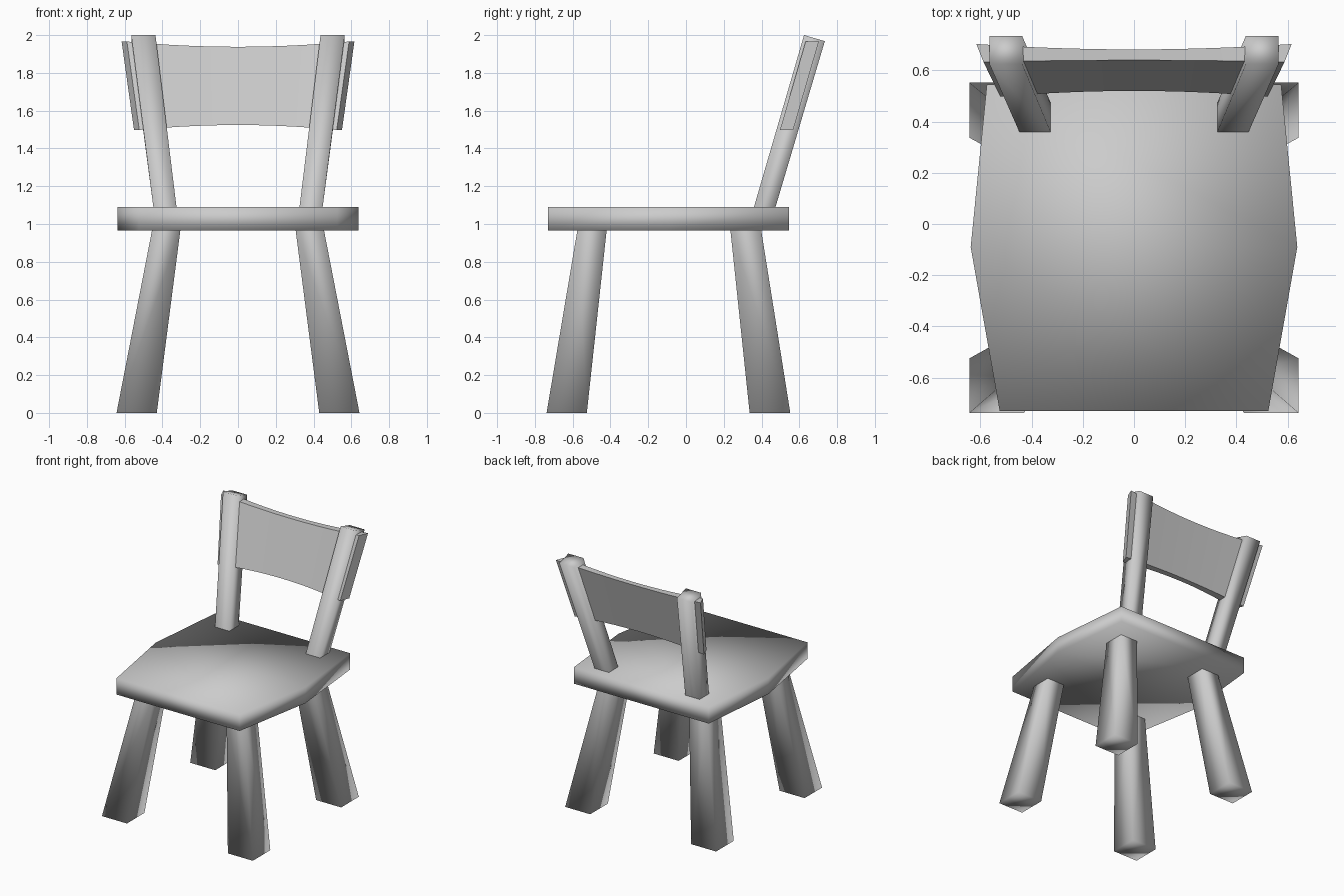
import bpy, bmesh

if "Cube" in bpy.data.objects:
    bpy.data.objects.remove(bpy.data.objects["Cube"])


def make_object(name, bm, mirror=False):
    bmesh.ops.recalc_face_normals(bm, faces=bm.faces)
    me = bpy.data.meshes.new(name)
    bm.to_mesh(me)
    bm.free()
    me.polygons.foreach_set("use_smooth", [True] * len(me.polygons))
    ob = bpy.data.objects.new(name, me)
    bpy.context.collection.objects.link(ob)
    if mirror:
        ob.modifiers.new("mirror", "MIRROR").use_axis[0] = True
    return ob


def rect(bm, x0, x1, y0, y1, z_front, z_back):
    return [bm.verts.new(p) for p in ((x0, y0, z_front), (x1, y0, z_front),
                                      (x1, y1, z_back), (x0, y1, z_back))]


def bridge(bm, a, b):
    n = len(a)
    for i in range(n):
        bm.faces.new((a[i], a[(i + 1) % n], b[(i + 1) % n], b[i]))


def tapered_bar(name, hidden_end, free_end):
    """Four-sided bar, open where it meets the seat, mirrored across x."""
    bm = bmesh.new()
    a, b = rect(bm, *hidden_end), rect(bm, *free_end)
    bridge(bm, a, b)
    bm.faces.new(b)
    # flipped explicitly by the normal recalculation in make_object
    return make_object(name, bm, mirror=True)


# seat: six-cornered slab, widest a little in front of the middle
bm = bmesh.new()
half = [(0.525, -0.73), (0.638, -0.09), (0.575, 0.545)]
outline = half + [(-x, y) for x, y in reversed(half)]
low, high = ([bm.verts.new((x, y, z)) for x, y in outline] for z in (0.965, 1.09))
bridge(bm, low, high)
for ring in (low, high):
    bm.faces.new((ring[0], ring[1], ring[4], ring[5]))
    bm.faces.new((ring[1], ring[2], ring[3], ring[4]))
make_object("seat", bm)

# splayed legs
tapered_bar("front_legs", (0.305, 0.455, -0.575, -0.42, 0.968, 0.968),
            (0.43, 0.643, -0.738, -0.525, 0, 0))
tapered_bar("back_legs", (0.305, 0.455, 0.235, 0.398, 0.968, 0.968),
            (0.43, 0.643, 0.337, 0.552, 0, 0))

# leaning back posts
tapered_bar("back_posts", (0.322, 0.444, 0.351, 0.465, 1.06, 1.06),
            (0.437, 0.565, 0.625, 0.735, 2.0, 1.968))

# curved backrest panel: thinner and shorter toward the middle
bm = bmesh.new()
columns = []
steps = 10
for i in range(steps + 1):
    u = 2 * i / steps - 1
    k = u * u
    bottom, top = 1.524 - 0.026 * k, 1.938 + 0.028 * k
    front, back = 0.513 - 0.015 * k, 0.555 + 0.013 * k
    ring = []
    for z, y, half_width in ((bottom, front, 0.588), (bottom, back, 0.616),
                             (top, back, 0.616), (top, front, 0.588)):
        x = u * (half_width + (z - 1.965) * 0.14)
        ring.append(bm.verts.new((x, y + (z - 1.5) * 0.29, z)))
    columns.append(ring)
for a, b in zip(columns, columns[1:]):
    bridge(bm, a, b)
bm.faces.new(columns[0])
bm.faces.new(columns[-1])
panel = make_object("backrest_panel", bm)
bpy.context.view_layer.objects.active = panel
panel.select_set(True)
bpy.ops.object.shade_smooth_by_angle()
